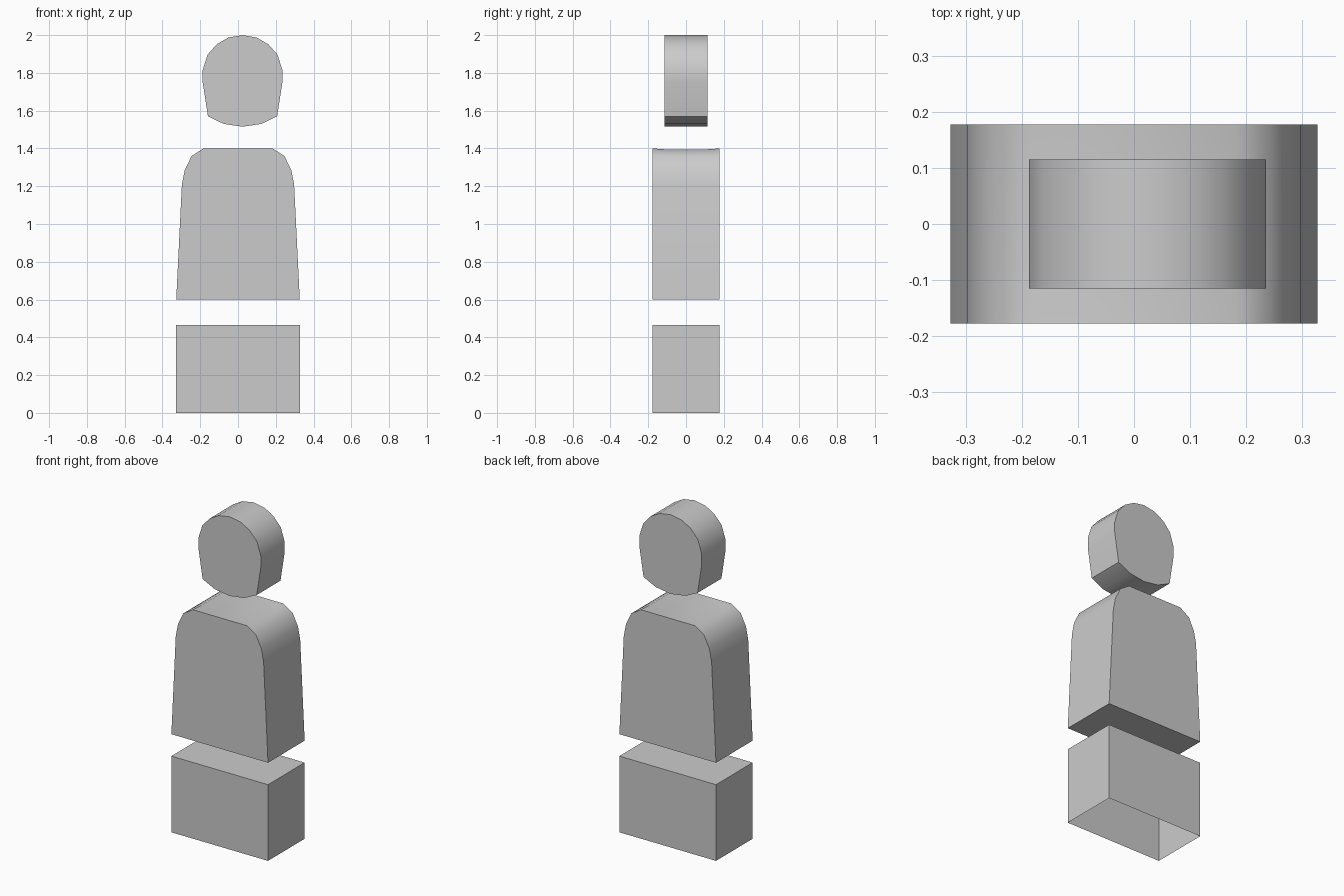
import bpy
import bmesh
import math

if "Cube" in bpy.data.objects:
    bpy.data.objects.remove(bpy.data.objects["Cube"])


def loft(name, half, rows, cx=0.0, dip=0.0, open_bottom=False):
    """Mirror a half profile (dx, z, from top to bottom) and sweep it along y."""
    mirrored = [(-x, z) for x, z in reversed(half) if x > 0]
    profile = half + mirrored
    top = max(z for _, z in profile)
    bm = bmesh.new()
    rings = []
    for i, y in enumerate(rows):
        inner = 0 < i < len(rows) - 1
        rings.append([bm.verts.new((cx + x, y, z - (dip if inner and z == top else 0)))
                      for x, z in profile])
    n = len(profile)
    for a, b in zip(rings, rings[1:]):
        for k in range(n):
            j = (k + 1) % n
            if open_bottom and profile[k][1] == 0 and profile[j][1] == 0:
                continue
            bm.faces.new((a[k], a[j], b[j], b[k]))
    bm.faces.new(rings[0])
    bm.faces.new(rings[-1][::-1])
    bmesh.ops.recalc_face_normals(bm, faces=bm.faces[:])
    mesh = bpy.data.meshes.new(name)
    bm.to_mesh(mesh)
    bm.free()
    obj = bpy.data.objects.new(name, mesh)
    bpy.context.collection.objects.link(obj)
    bpy.ops.object.select_all(action='DESELECT')
    obj.select_set(True)
    bpy.context.view_layer.objects.active = obj
    bpy.ops.object.shade_smooth_by_angle(angle=math.radians(40))
    return obj


DEPTH = 0.177

# Base block, hollow underneath
loft("base", [(0.327, 0.466), (0.327, 0.0)], [-DEPTH, DEPTH], open_bottom=True)

# Torso with rounded shoulders and a faint hollow across the top
loft("torso",
     [(0.183, 1.40), (0.246, 1.36), (0.282, 1.285), (0.297, 1.21), (0.327, 0.60)],
     [-DEPTH, -0.09, 0.09, DEPTH], dip=0.006)

# Head, set slightly to one side
loft("head",
     [(0.0, 2.0), (0.075, 1.987), (0.136, 1.952), (0.185, 1.897), (0.211, 1.815),
      (0.211, 1.75), (0.183, 1.57), (0.10, 1.53), (0.0, 1.515)],
     [-0.115, 0.115], cx=0.024)
